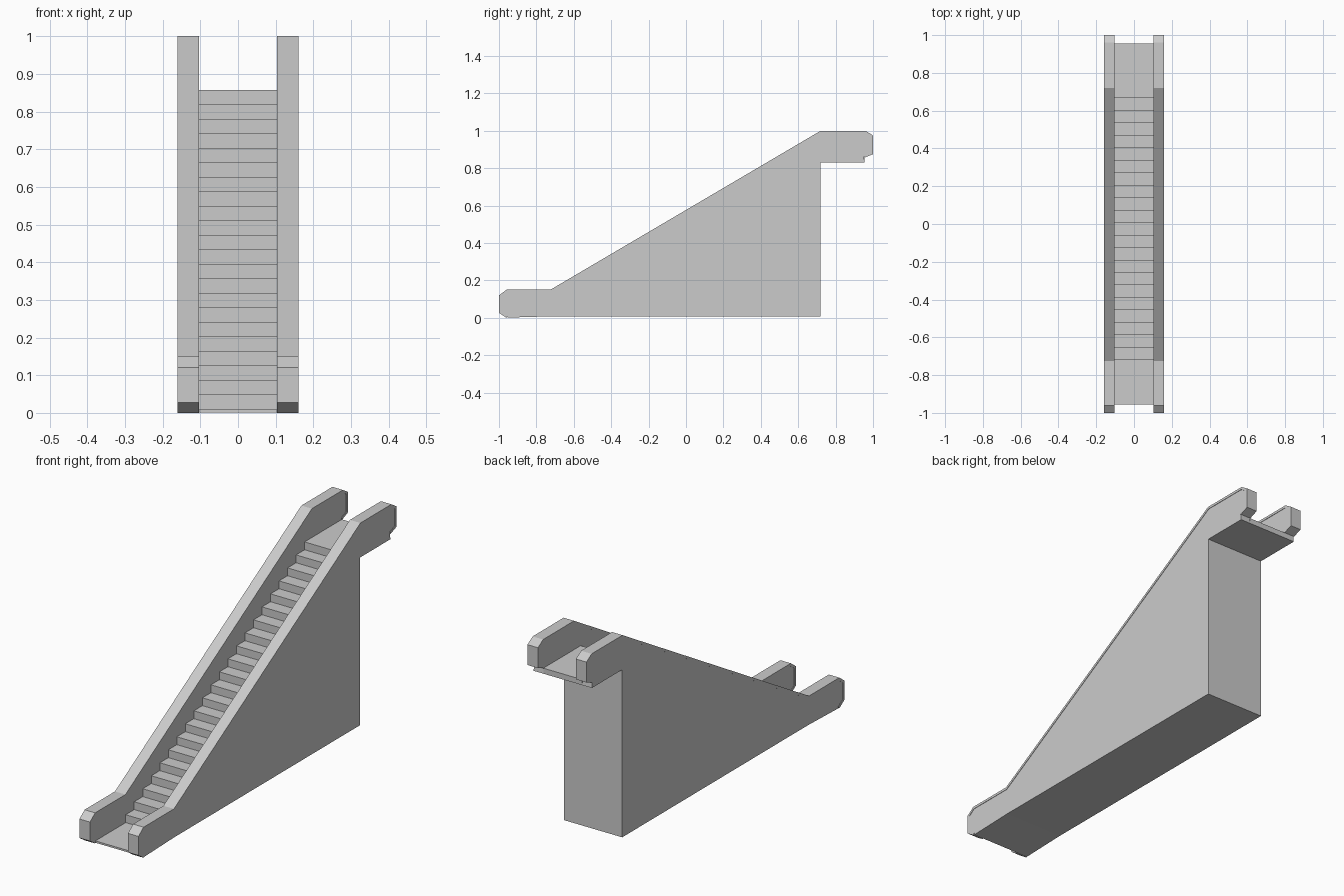
import bpy, bmesh
from mathutils import Vector

if "Cube" in bpy.data.objects:
    bpy.data.objects.remove(bpy.data.objects["Cube"])


def extrude(name, profile, x0, x1):
    """Extrude a closed (y, z) profile between two x positions."""
    bm = bmesh.new()
    face = bm.faces.new([bm.verts.new((x0, y, z)) for y, z in profile])
    res = bmesh.ops.extrude_face_region(bm, geom=[face])
    verts = [v for v in res["geom"] if isinstance(v, bmesh.types.BMVert)]
    bmesh.ops.translate(bm, verts=verts, vec=(x1 - x0, 0, 0))
    bmesh.ops.recalc_face_normals(bm, faces=bm.faces[:])
    mesh = bpy.data.meshes.new(name)
    bm.to_mesh(mesh)
    bm.free()
    ob = bpy.data.objects.new(name, mesh)
    bpy.context.collection.objects.link(ob)
    return ob


def inset(path, d):
    """Offset an open path to its right-hand side with mitred corners."""
    pts = [Vector(p) for p in path]
    normals = []
    for a, b in zip(pts, pts[1:]):
        t = (b - a).normalized()
        normals.append(Vector((t.y, -t.x)))
    out = []
    for i, p in enumerate(pts):
        n0 = normals[max(i - 1, 0)]
        n1 = normals[min(i, len(normals) - 1)]
        out.append(tuple(p + (n0 + n1) * d / (1 + n0.dot(n1))))
    return out


# Handrail path, from the bottom front end over the slope to the top end
rail = [(-0.96, 0), (-1, 0.027), (-1, 0.12), (-0.96, 0.15), (-0.725, 0.15),
        (0.72, 1), (0.96, 1), (1, 0.975), (1, 0.875), (0.955, 0.857)]
inner = inset(rail, 0.012)
panel = inner + [(0.955, 0.83), (0.72, 0.83), (0.72, 0.008),
                 (-0.72, 0.008), (-0.955, 0.001)]

# Side panels and handrails
for side, s in (("left", -1), ("right", 1)):
    extrude(side + "_panel", panel, s * 0.105, s * 0.158)
    extrude(side + "_handrail", rail + inner[::-1], s * 0.103, s * 0.16)

# Steps with lower and upper landings and the solid base
count, run, rise = 22, 0.066, 0.0385
steps = [(-0.955, 0.001), (-0.955, 0.01)]
for i in range(count):
    y, z = -0.72 + i * run, 0.01 + i * rise
    steps += [(y, z), (y, z + rise)]
steps += [(0.955, 0.01 + count * rise), (0.955, 0.83), (0.72, 0.83),
          (0.72, 0.008), (-0.72, 0.008)]
extrude("steps_and_landings", steps, -0.105, 0.105)
